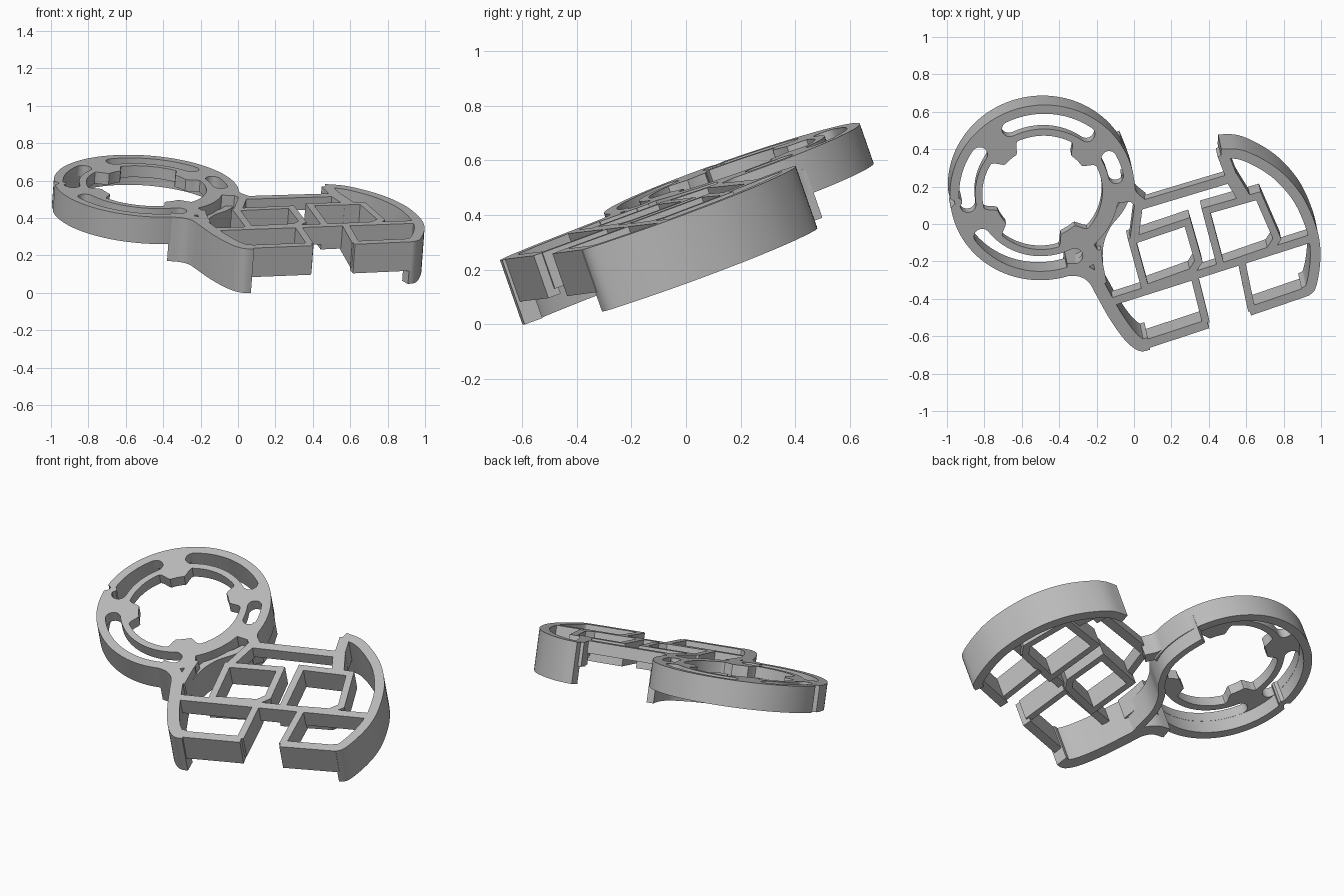
import bpy, bmesh, math
from mathutils import Matrix, Vector

cube = bpy.data.objects.get("Cube")
if cube:
    bpy.data.objects.remove(cube)

grey = bpy.data.materials.new("plain_grey")
grey.use_nodes = True
grey.diffuse_color = (0.5, 0.5, 0.5, 1)
grey.node_tree.nodes["Principled BSDF"].inputs["Base Color"].default_value = (0.5, 0.5, 0.5, 1)

# Tilted working plane: the top face is z = H + SX*x + SY*y
H, SX, SY = 0.476, -0.074, 0.349
n = Vector((-SX, -SY, 1)).normalized()
u = Vector((1, 0, SX)).normalized()
v = n.cross(u)
FRAME = Matrix.Translation((0, 0, H)) @ Matrix((u, v, n)).transposed().to_4x4()
INVERSE = FRAME.inverted()


def on_plane(x, y):
    """Plan position to a 2D point in the tilted plane."""
    return (INVERSE @ Vector((x, y, H + SX * x + SY * y))).to_2d()


def finish(obj, drop=0.0):
    """Place an object drop below the top plane, shade and colour it."""
    bpy.context.collection.objects.link(obj)
    obj.matrix_world = FRAME @ Matrix.Translation((0, 0, -drop))
    obj.data.materials.append(grey)
    bpy.ops.object.select_all(action='DESELECT')
    obj.select_set(True)
    bpy.context.view_layer.objects.active = obj
    if obj.type == 'CURVE':
        bpy.ops.object.convert(target='MESH')
    bpy.ops.object.shade_smooth_by_angle(angle=math.radians(35))


def smooth(pts, steps=6):
    """Catmull-Rom curve through the points."""
    p = [2 * pts[0] - pts[1]] + pts + [2 * pts[-1] - pts[-2]]
    out = []
    for a, b, c, d in zip(p, p[1:], p[2:], p[3:]):
        for i in range(steps):
            t = i / steps
            out.append(0.5 * (2 * b + (c - a) * t + (2 * a - 5 * b + 4 * c - d) * t * t
                              + (3 * b - a - 3 * c + d) * t ** 3))
    return out + [pts[-1]]


def strip(name, plan, width, bottom, top=0.0, closed=False, curved=False):
    """Wall of constant width along a path, from depth top to depth bottom."""
    pts = [on_plane(*p) for p in plan]
    if curved:
        pts = smooth(pts)
    count = len(pts)
    bm = bmesh.new()
    rings = []
    for i, p in enumerate(pts):
        before = pts[i - 1] if i or closed else None
        after = pts[(i + 1) % count] if i < count - 1 or closed else None
        d1 = (p - before).normalized() if before else (after - p).normalized()
        d2 = (after - p).normalized() if after else d1
        t = (d1 + d2).normalized()
        side = Vector((-t.y, t.x)) * (width / 2 / max(t.dot(d1), 0.5))
        rings.append([bm.verts.new((*q, z)) for q, z in
                      ((p + side, -top), (p - side, -top), (p - side, -bottom), (p + side, -bottom))])
    for i in range(count if closed else count - 1):
        a, b = rings[i], rings[(i + 1) % count]
        for k in range(4):
            m = (k + 1) % 4
            bm.faces.new((a[k], a[m], b[m], b[k]))
    if not closed:
        bm.faces.new(rings[0])
        bm.faces.new(rings[-1])
    bmesh.ops.recalc_face_normals(bm, faces=bm.faces)
    mesh = bpy.data.meshes.new(name)
    bm.to_mesh(mesh)
    bm.free()
    finish(bpy.data.objects.new(name, mesh))


def plate(name, loops, depth):
    """Flat plate whose first loop is the outline and the others are holes."""
    curve = bpy.data.curves.new(name, 'CURVE')
    curve.dimensions = '2D'
    curve.fill_mode = 'BOTH'
    curve.extrude = depth / 2
    for loop in loops:
        spline = curve.splines.new('POLY')
        spline.points.add(len(loop) - 1)
        for point, p in zip(spline.points, loop):
            point.co = (p.x, p.y, 0, 1)
        spline.use_cyclic_u = True
    finish(bpy.data.objects.new(name, curve), depth / 2)


CENTRE = on_plane(-0.49, 0.168)


def polar(r, deg):
    return CENTRE + Vector((math.cos(math.radians(deg)), math.sin(math.radians(deg)))) * r


def round_loop(radius):
    return [polar(radius(d), d) for d in range(0, 360, 2)]


def rim_radius(deg):
    if 184 < deg < 190:
        return 0.472
    return 0.41 if 312 < deg < 354 else 0.496


def hole_radius(deg):
    r = 0.322
    for tab in (45, 133, 213, 304):
        t = min(max((17 - abs(deg - tab)) / 8, 0), 1)
        r -= 0.065 * t * t * (3 - 2 * t)
    return r


def slot(start, end, mid, half):
    """Curved slot with round ends."""
    pts = [polar(mid + half, start + (end - start) * i / 24) for i in range(25)]
    pts += [polar(mid, end) + polar(half, end + 20 * k) - CENTRE for k in range(1, 9)]
    pts += [polar(mid - half, end + (start - end) * i / 24) for i in range(25)]
    return pts + [polar(mid, start) + polar(half, start + 180 + 20 * k) - CENTRE for k in range(1, 9)]


# Round ring: deep rim around a thin plate with a tabbed hole and four slots
plate("ring_rim", [round_loop(rim_radius),
                   round_loop(lambda d: min(0.447, rim_radius(d) - 0.04))], 0.153)
plate("ring_plate", [round_loop(lambda d: min(0.452, rim_radius(d) - 0.002)), round_loop(hole_radius)]
      + [slot(*s) for s in ((55, 117, 0.403, 0.043), (148, 190, 0.403, 0.043),
                            (218, 297, 0.403, 0.043), (13, 29, 0.403, 0.04))], 0.065)

# Joins between the ring and the body
strip("ring_join_back", [(-0.035, 0.25), (-0.015, 0.16), (0.05, 0.1)], 0.06, 0.14, curved=True)
strip("ring_join_inner", [(-0.2, -0.14), (-0.19, -0.22), (-0.17, -0.32)], 0.05, 0.14, curved=True)

# Deep outer walls
strip("left_wall", [(-0.36, -0.245), (-0.28, -0.25), (-0.215, -0.29), (-0.165, -0.375), (-0.1, -0.49),
                    (-0.025, -0.595), (0.035, -0.645), (0.08, -0.64)], 0.07, 0.25, curved=True)
strip("wall_under_ring", [(-0.08, 0.41), (-0.035, 0.29), (-0.025, 0.17), (-0.07, 0.06),
                          (-0.14, -0.03), (-0.18, -0.14), (-0.18, -0.3)], 0.04, 0.25, 0.06, curved=True)
strip("right_wall", [(0.465, 0.375), (0.57, 0.37), (0.69, 0.315), (0.79, 0.24), (0.88, 0.13),
                     (0.94, 0.0), (0.967, -0.11), (0.967, -0.22), (0.945, -0.335), (0.91, -0.365)],
      0.055, 0.24, curved=True)

# Front wall in two pieces with a gap
strip("front_wall_left", [(0.06, -0.645), (0.395, -0.535)], 0.05, 0.165)
strip("front_wall_right", [(0.618, -0.467), (0.93, -0.36)], 0.05, 0.165)

# Two square sockets with a cut corner
strip("socket_left", [(-0.01, -0.09), (0.285, 0.01), (0.345, -0.2), (0.31, -0.255), (0.06, -0.345)],
      0.04, 0.13, closed=True)
strip("socket_right", [(0.385, 0.07), (0.665, 0.15), (0.765, -0.08), (0.725, -0.14), (0.465, -0.23)],
      0.04, 0.13, closed=True)

# Lattice bars
for name, path, width, depth in (
        ("back_bar", [(0.02, 0.095), (0.52, 0.245)], 0.05, 0.07),
        ("middle_bar", [(-0.13, -0.42), (0.955, -0.075)], 0.045, 0.1),
        ("front_bar_left", [(0.32, -0.27), (0.385, -0.53)], 0.04, 0.14),
        ("front_bar_right", [(0.575, -0.2), (0.63, -0.465)], 0.04, 0.14),
        ("back_link_left", [(0.025, 0.1), (0.0, -0.09)], 0.045, 0.08),
        ("back_link_right", [(0.52, 0.25), (0.6, 0.12)], 0.07, 0.1),
        ("back_tip", [(0.475, 0.37), (0.53, 0.23)], 0.06, 0.14)):
    strip(name, path, width, depth)
